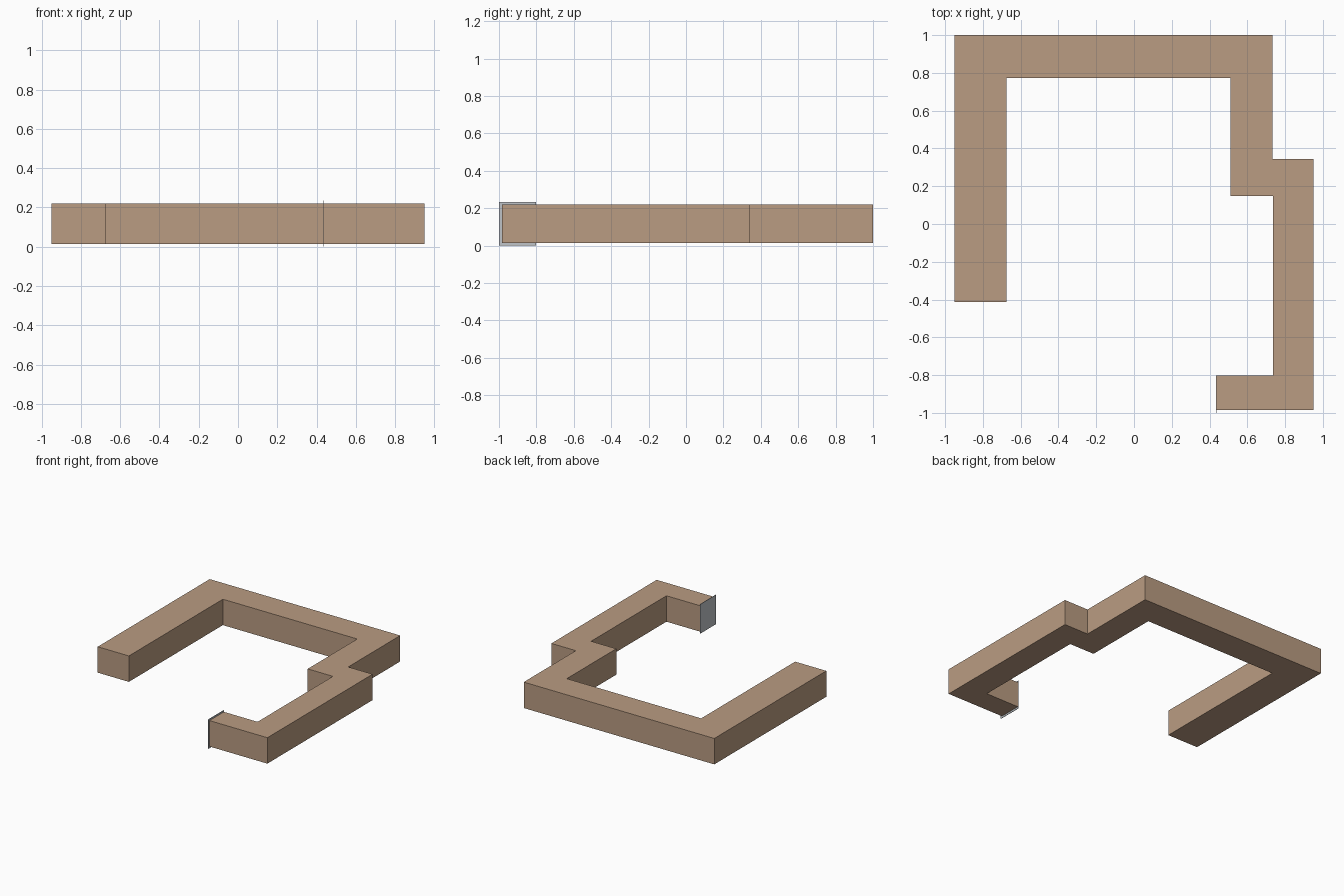
import bpy, bmesh

if "Cube" in bpy.data.objects:
    bpy.data.objects.remove(bpy.data.objects["Cube"])


def material(name, rgb):
    m = bpy.data.materials.new(name)
    m.diffuse_color = (*rgb, 1)
    m.use_nodes = True
    m.node_tree.nodes["Principled BSDF"].inputs["Base Color"].default_value = m.diffuse_color
    return m


def extrude_outline(name, outline, z0, z1, mat):
    """Flat outline in x, y raised from z0 to z1."""
    bm = bmesh.new()
    face = bm.faces.new([bm.verts.new((x, y, z0)) for x, y in outline])
    raised = bmesh.ops.extrude_face_region(bm, geom=[face])
    top = [g for g in raised["geom"] if isinstance(g, bmesh.types.BMVert)]
    bmesh.ops.translate(bm, verts=top, vec=(0, 0, z1 - z0))
    bmesh.ops.recalc_face_normals(bm, faces=bm.faces)
    mesh = bpy.data.meshes.new(name)
    bm.to_mesh(mesh)
    bm.free()
    mesh.materials.append(mat)
    obj = bpy.data.objects.new(name, mesh)
    bpy.context.collection.objects.link(obj)
    return obj


tan = material("tan", (0.491, 0.332, 0.223))
grey = material("light grey", (0.52, 0.55, 0.58))

# Bent beam: left arm, back run, stepped right arm and short foot
beam = [
    (-0.95, -0.413), (-0.675, -0.413), (-0.675, 0.773), (0.512, 0.773),
    (0.512, 0.148), (0.735, 0.148), (0.735, -0.803), (0.437, -0.803),
    (0.437, -0.985), (0.949, -0.985), (0.949, 0.343), (0.733, 0.343),
    (0.733, 1.0), (-0.95, 1.0),
]
extrude_outline("bent_beam", beam, 0.014, 0.221, tan)

# Thin plate on the end of the foot, slightly larger than the beam section
plate = [(0.434, -1.0), (0.438, -1.0), (0.438, -0.801), (0.434, -0.801)]
extrude_outline("end_plate", plate, 0.0, 0.234, grey)
